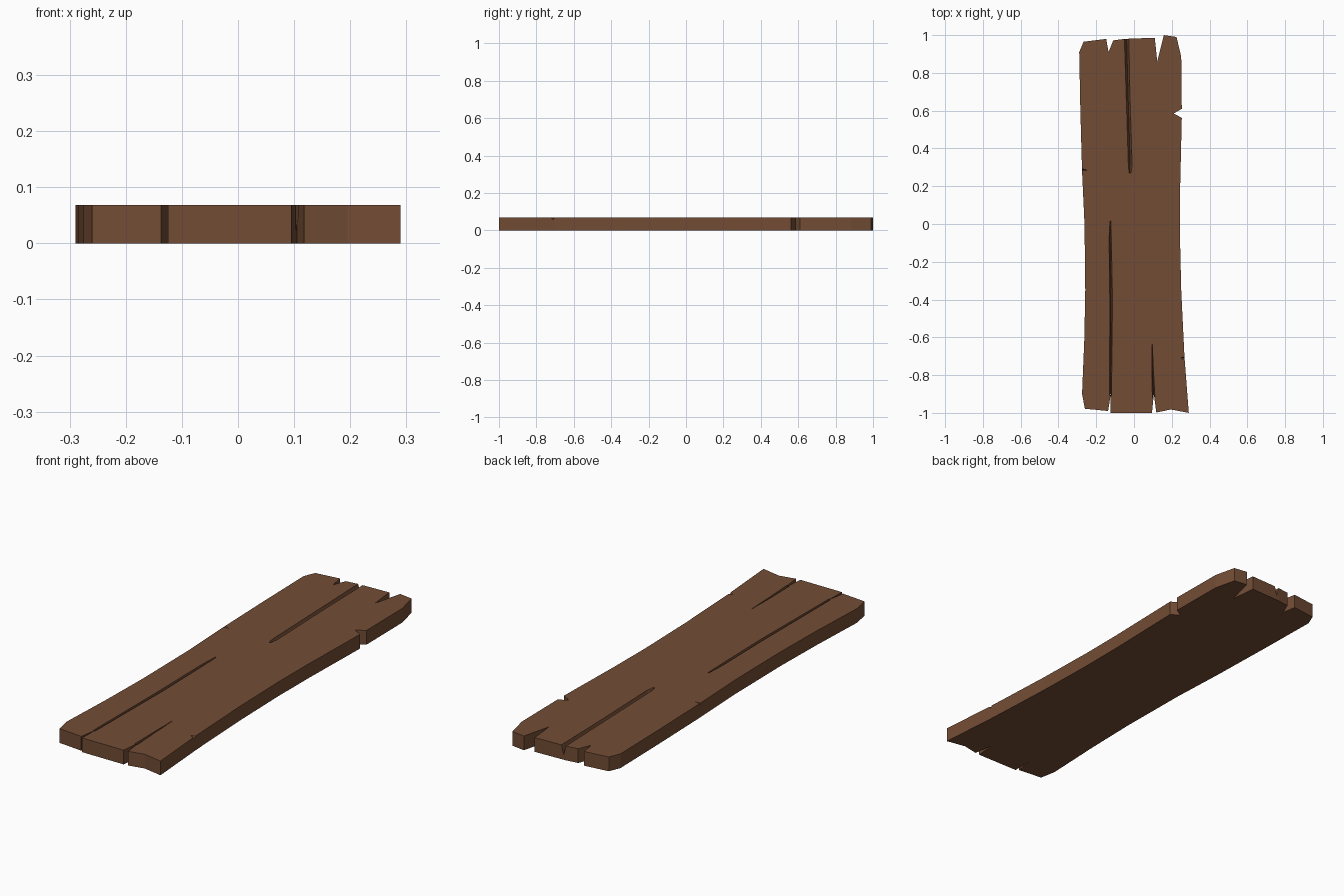
import bpy, bmesh
from mathutils import Vector

if "Cube" in bpy.data.objects:
    bpy.data.objects.remove(bpy.data.objects["Cube"])

H = 0.068  # plank thickness

wood = bpy.data.materials.new("brown wood")
wood.diffuse_color = (0.17, 0.073, 0.035, 1)
wood.use_nodes = True
wood.node_tree.nodes["Principled BSDF"].inputs["Base Color"].default_value = wood.diffuse_color


def make_object(name, bm):
    bmesh.ops.recalc_face_normals(bm, faces=bm.faces)
    me = bpy.data.meshes.new(name)
    bm.to_mesh(me)
    bm.free()
    me.materials.append(wood)
    ob = bpy.data.objects.new(name, me)
    bpy.context.collection.objects.link(ob)
    return ob


# worn plank outline, with split ends and a chipped right edge
outline = [
    (-0.26, -0.978), (-0.275, -0.90), (-0.263, -0.61), (-0.258, -0.35),
    (-0.262, 0.0), (-0.275, 0.28), (-0.284, 0.60), (-0.29, 0.91),
    (-0.267, 0.965), (-0.147, 0.98), (-0.135, 0.91), (-0.11, 0.972),
    (-0.05, 0.98), (0.11, 0.986), (0.123, 0.86), (0.158, 1.0),
    (0.225, 0.99), (0.25, 0.885), (0.253, 0.61), (0.21, 0.585),
    (0.253, 0.562), (0.244, 0.18), (0.243, -0.05), (0.25, -0.35),
    (0.267, -0.70), (0.29, -1.0), (0.195, -0.982), (0.118, -0.998),
    (0.105, -0.90), (0.095, -1.0), (-0.125, -1.0), (-0.123, -0.90),
    (-0.137, -0.99),
]
bm = bmesh.new()
base = bm.faces.new([bm.verts.new((x, y, 0)) for x, y in outline])
ext = bmesh.ops.extrude_face_region(bm, geom=[base])["geom"]
bmesh.ops.translate(bm, vec=(0, 0, H),
                    verts=[v for v in ext if isinstance(v, bmesh.types.BMVert)])
plank = make_object("plank", bm)


def crack(name, stations):
    """V-shaped cutter through stations of (x, y, half width, depth)."""
    bm = bmesh.new()
    pts = [Vector(s[:2]) for s in stations]
    side = (pts[-1] - pts[0]).normalized().orthogonal()
    rings, lift = [], 0.01
    for p, (_, _, w, d) in zip(pts, stations):
        o = side * w * (1 + lift / d)
        rings.append([bm.verts.new(c) for c in (
            (p.x - o.x, p.y - o.y, H + lift),
            (p.x + o.x, p.y + o.y, H + lift),
            (p.x, p.y, H - d))])
    for a, b in zip(rings, rings[1:]):
        for i in range(3):
            j = (i + 1) % 3
            bm.faces.new((a[i], a[j], b[j], b[i]))
    bm.faces.new(rings[0])
    bm.faces.new(rings[-1])
    ob = make_object(name, bm)
    ob.hide_render = True
    return ob


# long cracks and small edge nicks
cutters = [
    crack("crack_front_left", [(-0.125, 0.015, 0.002, 0.012), (-0.126, -0.08, 0.006, 0.03),
                               (-0.121, -0.40, 0.007, 0.04), (-0.124, -0.91, 0.005, 0.045)]),
    crack("crack_front_right", [(0.096, -0.635, 0.001, 0.01), (0.099, -0.78, 0.004, 0.03),
                                (0.104, -0.92, 0.007, 0.045)]),
    crack("crack_back", [(-0.02, 0.27, 0.005, 0.012), (-0.02, 0.31, 0.010, 0.03),
                         (-0.032, 0.70, 0.010, 0.04), (-0.04, 1.02, 0.012, 0.045)]),
    crack("nick_left", [(-0.25, 0.285, 0.001, 0.004), (-0.30, 0.289, 0.008, 0.02)]),
    crack("nick_right", [(0.248, -0.708, 0.002, 0.004), (0.29, -0.712, 0.018, 0.018)]),
]
for c in cutters:
    m = plank.modifiers.new(c.name, 'BOOLEAN')
    m.operation, m.solver, m.object = 'DIFFERENCE', 'EXACT', c

# bake the cuts and drop the cutters
deps = bpy.context.evaluated_depsgraph_get()
cut = bpy.data.meshes.new_from_object(plank.evaluated_get(deps))
plank.modifiers.clear()
plank.data = cut
for c in cutters:
    bpy.data.objects.remove(c)
cut.materials.clear()
cut.materials.append(wood)
for p in cut.polygons:
    p.material_index = 0
    p.use_smooth = False
